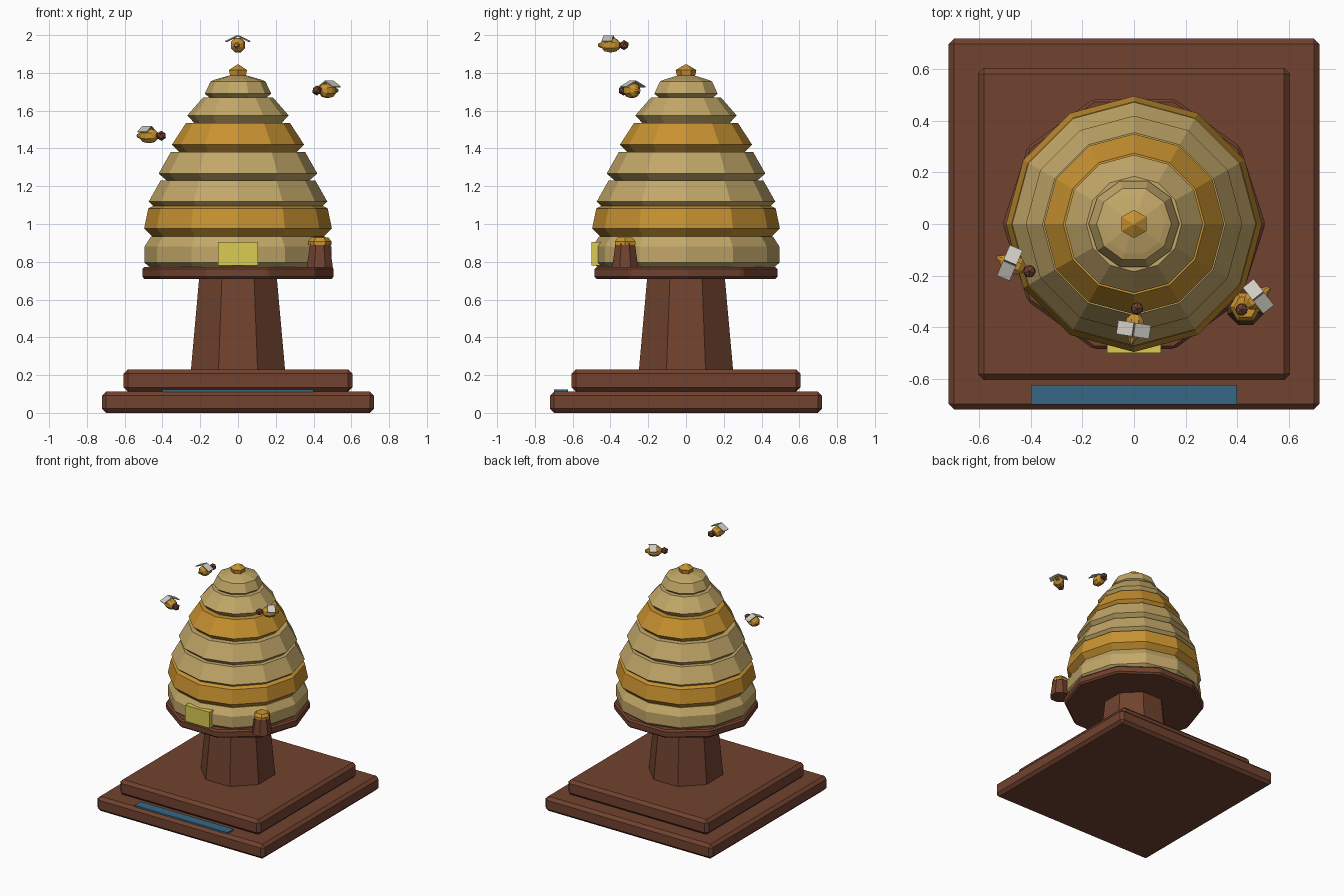
import bpy, bmesh, math
from mathutils import Matrix, Vector

if "Cube" in bpy.data.objects:
    bpy.data.objects.remove(bpy.data.objects["Cube"])


def material(name, rgb):
    m = bpy.data.materials.new(name)
    lin = [((c / 255 + 0.055) / 1.055) ** 2.4 for c in rgb]
    m.diffuse_color = (*lin, 1)
    m.use_nodes = True
    m.node_tree.nodes["Principled BSDF"].inputs["Base Color"].default_value = m.diffuse_color
    return m


BROWN = material("brown wood", (113, 66, 47))
STRAW = material("straw", (194, 167, 104))
GOLD = material("gold", (200, 146, 48))
YELLOW = material("pale yellow", (218, 203, 84))
BLUE = material("water blue", (54, 104, 134))
WING = material("wing grey", (208, 206, 197))


def finish(name, bm, mat, matrix=Matrix(), bevel=0):
    bmesh.ops.recalc_face_normals(bm, faces=bm.faces)
    mesh = bpy.data.meshes.new(name)
    bm.to_mesh(mesh)
    bm.free()
    mesh.materials.append(mat)
    ob = bpy.data.objects.new(name, mesh)
    ob.matrix_world = matrix
    bpy.context.collection.objects.link(ob)
    if bevel:
        mod = ob.modifiers.new("bevel", 'BEVEL')
        mod.width = bevel
        mod.segments = 1
    return ob


def box(name, mat, lo, hi, bevel=0, matrix=Matrix()):
    bm = bmesh.new()
    bmesh.ops.create_cube(bm, size=1)
    for v in bm.verts:
        v.co = Vector([(a + b) / 2 + c * (b - a) for a, b, c in zip(lo, hi, v.co)])
    return finish(name, bm, mat, matrix, bevel)


def lathe(name, mat, profile, sides, turn=0, matrix=Matrix(), bevel=0):
    """Closed solid turned around z from (radius, height) points."""
    bm = bmesh.new()
    rings = []
    for r, z in profile:
        angles = [math.radians(turn) + math.tau * i / sides for i in range(sides)]
        rings.append([bm.verts.new((r * math.cos(a), r * math.sin(a), z)) for a in angles])
    for lower, upper in zip(rings, rings[1:]):
        for i in range(sides):
            j = (i + 1) % sides
            bm.faces.new((lower[i], lower[j], upper[j], upper[i]))
    bm.faces.new(rings[0][::-1])
    bm.faces.new(rings[-1])
    return finish(name, bm, mat, matrix, bevel)


# Stepped base, pedestal and platform
box("base_slab", BROWN, (-0.72, -0.72, 0), (0.72, 0.72, 0.113), 0.022)
box("upper_slab", BROWN, (-0.605, -0.605, 0.113), (0.605, 0.605, 0.23), 0.022)
box("water_strip", BLUE, (-0.4, -0.70, 0.108), (0.4, -0.625, 0.123))
lathe("pedestal", BROWN, [(0.27, 0.225), (0.222, 0.72)], 8, 22.5)
lathe("platform", BROWN, [(0.51, 0.71), (0.51, 0.773)], 10, bevel=0.012)

# Straw tiers: each flares out at its lower lip and narrows upward
tiers = [
    ("tier_1", STRAW, 12, [(0.465, 0.77), (0.495, 0.795), (0.495, 0.88), (0.46, 0.935)]),
    ("tier_2", GOLD, 12, [(0.445, 0.925), (0.497, 0.976), (0.475, 1.082), (0.45, 1.095)]),
    ("tier_3", STRAW, 12, [(0.43, 1.08), (0.473, 1.118), (0.41, 1.23)]),
    ("tier_4", STRAW, 12, [(0.375, 1.228), (0.42, 1.267), (0.355, 1.382)]),
    ("tier_5", GOLD, 12, [(0.31, 1.38), (0.35, 1.42), (0.275, 1.535)]),
    ("tier_6", STRAW, 12, [(0.23, 1.533), (0.268, 1.575), (0.185, 1.67)]),
    ("tier_7", STRAW, 10, [(0.14, 1.66), (0.176, 1.69), (0.145, 1.755), (0.12, 1.765), (0.05, 1.785)]),
]
for name, mat, sides, profile in tiers:
    lathe(name, mat, profile, sides)
lathe("top_knob", GOLD, [(0.045, 1.77), (0.055, 1.815), (0.004, 1.845)], 6, 30)

# Entrance plate and small honey pot beside the hive
box("entrance_plate", YELLOW, (-0.105, -0.50, 0.78), (0.105, -0.44, 0.905))
pot = Matrix.Translation((0.433, -0.322, 0))
lathe("pot", BROWN, [(0.075, 0.77), (0.055, 0.90)], 8, 22.5, pot)
lathe("pot_lid", GOLD, [(0.062, 0.89), (0.062, 0.908), (0.045, 0.928)], 6, 0, pot)

# Bees: turned body, faceted head and two sloping wings, built facing +x
body_profile = [(0.008, -0.066), (0.018, -0.045), (0.035, -0.03), (0.042, 0.0),
                (0.036, 0.03), (0.018, 0.05)]
bees = [((0.0, -0.40, 1.947), 81), ((-0.473, -0.155, 1.467), -23), ((0.475, -0.287, 1.707), 218)]
for n, (pos, heading) in enumerate(bees, 1):
    place = Matrix.Translation(pos) @ Matrix.Rotation(math.radians(heading), 4, 'Z')
    lathe(f"bee_{n}_body", GOLD, body_profile, 8, 22.5,
          place @ Matrix.Rotation(math.pi / 2, 4, 'Y'))
    bm = bmesh.new()
    bmesh.ops.create_icosphere(bm, subdivisions=1, radius=0.027)
    finish(f"bee_{n}_head", bm, BROWN, place @ Matrix.Translation((0.073, 0, 0)))
    for side, label in ((1, "left"), (-1, "right")):
        tilt = Matrix.Translation((-0.01, 0, 0.05)) @ Matrix.Rotation(-side * 0.45, 4, 'X')
        y0, y1 = sorted((0.002 * side, 0.07 * side))
        box(f"bee_{n}_{label}_wing", WING, (-0.027, y0, -0.003), (0.027, y1, 0.003),
            matrix=place @ tilt)
